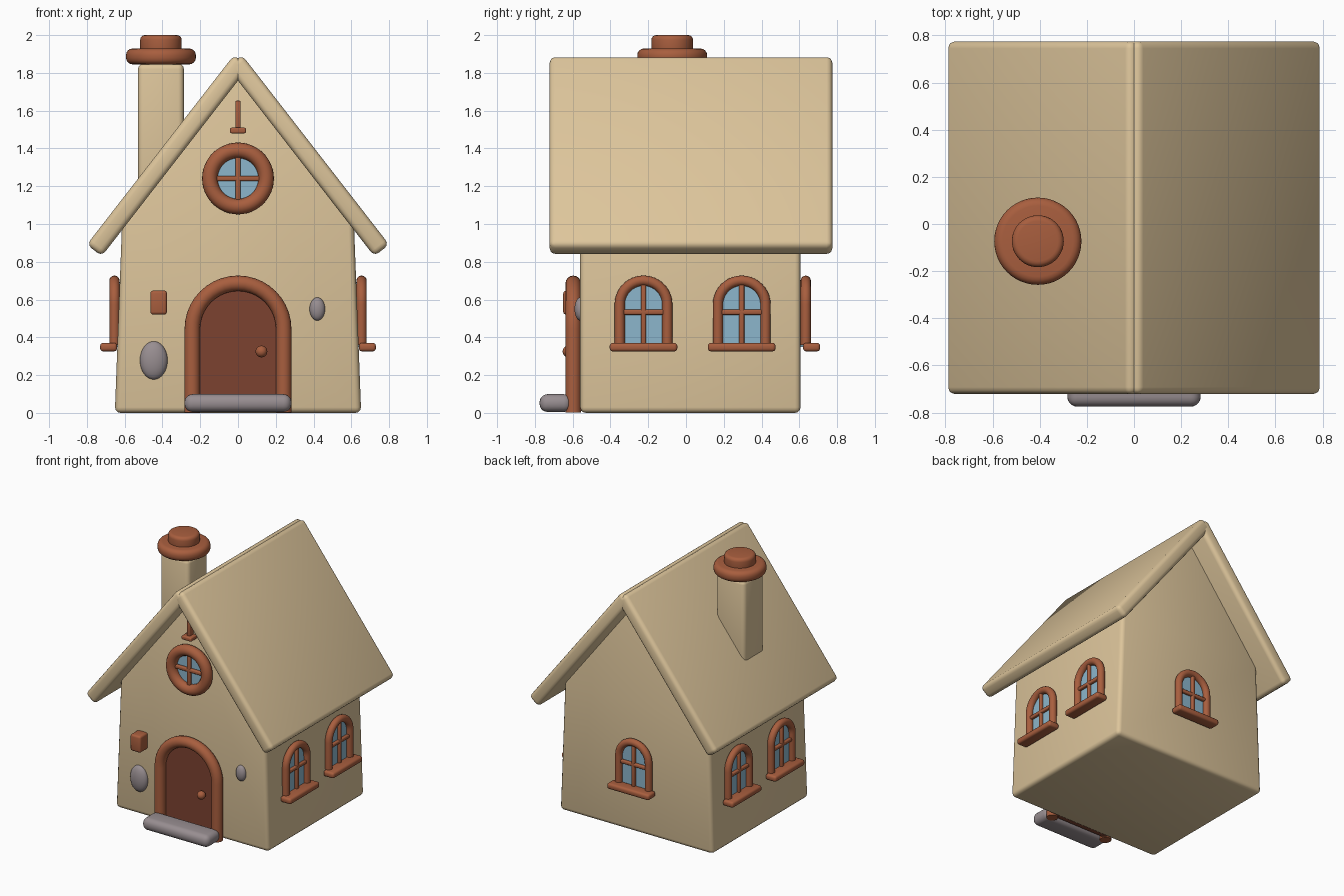
import bpy, bmesh, math
from mathutils import Matrix, Vector

if "Cube" in bpy.data.objects:
    bpy.data.objects.remove(bpy.data.objects["Cube"])


def mat(name, r, g, b):
    lin = lambda c: (c / 255 / 12.92) if c < 10 else ((c / 255 + 0.055) / 1.055) ** 2.4
    m = bpy.data.materials.new(name)
    m.diffuse_color = (lin(r), lin(g), lin(b), 1)
    m.use_nodes = True
    m.node_tree.nodes["Principled BSDF"].inputs["Base Color"].default_value = m.diffuse_color
    return m


TAN = mat("tan_plaster", 221, 197, 155)
WOOD = mat("orange_brown_wood", 168, 94, 62)
DOOR = mat("dark_brown_wood", 124, 66, 48)
GLASS = mat("blue_glass", 140, 182, 204)
STONE = mat("grey_stone", 152, 142, 145)
I = Matrix.Identity(4)


def finish(name, bm, material, m=I, bevel=0, segs=3):
    if bevel:
        sharp = [e for e in bm.edges if e.calc_face_angle(0) > math.radians(25)]
        bmesh.ops.bevel(bm, geom=sharp, offset=bevel, segments=segs, profile=0.5,
                        affect='EDGES', clamp_overlap=True)
    bmesh.ops.recalc_face_normals(bm, faces=bm.faces)
    bm.transform(m)
    me = bpy.data.meshes.new(name)
    bm.to_mesh(me)
    bm.free()
    me.materials.append(material)
    ob = bpy.data.objects.new(name, me)
    bpy.context.collection.objects.link(ob)
    return ob


def box(name, c, size, material, bevel=0.0, m=I, segs=3):
    bm = bmesh.new()
    bmesh.ops.create_cube(bm, size=1)
    bm.transform(Matrix.Translation(c) @ Matrix.Diagonal((*size, 1)))
    return finish(name, bm, material, m, bevel, segs)


def prism(name, pts, y0, y1, material, bevel=0.0, m=I):
    """Extrude an XZ outline along y."""
    bm = bmesh.new()
    f = bm.faces.new([bm.verts.new((x, y0, z)) for x, z in pts])
    r = bmesh.ops.extrude_face_region(bm, geom=[f])
    vs = [v for v in r["geom"] if isinstance(v, bmesh.types.BMVert)]
    bmesh.ops.translate(bm, verts=vs, vec=(0, y1 - y0, 0))
    return finish(name, bm, material, m, bevel)


def ball(name, c, size, material):
    bm = bmesh.new()
    bmesh.ops.create_uvsphere(bm, u_segments=24, v_segments=16, radius=1)
    return finish(name, bm, material, Matrix.Translation(c) @ Matrix.Diagonal((*size, 1)))


def disc(name, c, r, h, material, bevel=0.0, m=I, segs=4):
    bm = bmesh.new()
    bmesh.ops.create_cone(bm, cap_ends=True, segments=48, radius1=r, radius2=r, depth=h)
    return finish(name, bm, material, Matrix.Translation(c) @ m, bevel, segs)


def arch(r, zc, z0, n=20):
    """Outline of a round-topped opening, from lower right to lower left."""
    arc = [(r * math.cos(math.pi * i / n), zc + r * math.sin(math.pi * i / n)) for i in range(n + 1)]
    return [(r, z0)] + arc + [(-r, z0)]


def tube(name, pts, y, rad, material, m=I, closed=False, n=16):
    """Sweep a round section along an XZ path."""
    bm = bmesh.new()
    rings = []
    k = len(pts)
    for i, p in enumerate(pts):
        a = pts[(i - 1) % k] if closed or i else p
        b = pts[(i + 1) % k] if closed or i < k - 1 else p
        t = Vector((b[0] - a[0], 0, b[1] - a[1])).normalized()
        side = Vector((t.z, 0, -t.x))
        rings.append([bm.verts.new(Vector((p[0], y, p[1])) + rad * (
            side * math.cos(2 * math.pi * j / n) + Vector((0, 1, 0)) * math.sin(2 * math.pi * j / n)))
            for j in range(n)])
    for i in range(k if closed else k - 1):
        A, B = rings[i], rings[(i + 1) % k]
        for j in range(n):
            bm.faces.new((A[j], A[(j + 1) % n], B[(j + 1) % n], B[j]))
    if not closed:
        bm.faces.new(rings[0])
        bm.faces.new(rings[-1])
    return finish(name, bm, material, m)


# House body: tapered walls and gable in one profile
prism("house_body", [(-0.652, 0), (0.652, 0), (0.614, 1.0), (0, 1.81), (-0.614, 1.0)],
      -0.56, 0.607, TAN, 0.03)

# Roof slabs, mirrored over the ridge
d, nrm = Vector((0.613, -0.790)), Vector((0.790, 0.613))
top = Vector((0.021, 1.895))
L, T = 1.271, 0.10
slab = [top, top + d * L, top + d * L - nrm * T, top - nrm * T]
for s, side in ((1, "right"), (-1, "left")):
    prism("roof_" + side, [(s * p.x, p.y) for p in slab], -0.722, 0.775, TAN, 0.03)

# Chimney with two round caps
box("chimney_shaft", (-0.408, -0.073, 1.46), (0.243, 0.243, 0.78), TAN, 0.03)
disc("chimney_collar", (-0.408, -0.073, 1.887), 0.185, 0.084, WOOD, 0.035)
disc("chimney_pot", (-0.408, -0.073, 1.95), 0.11, 0.10, WOOD, 0.025)

# Door, frame, knob and step
prism("door", arch(0.22, 0.444, 0.01), -0.585, -0.54, DOOR)
tube("door_frame", arch(0.242, 0.444, 0.003), -0.597, 0.041, WOOD)
ball("door_knob", (0.124, -0.622, 0.325), (0.031, 0.031, 0.031), WOOD)
box("door_step", (0, -0.69, 0.052), (0.566, 0.17, 0.094), STONE, 0.042, segs=5)

# Round gable window
ring = [(0.149 * math.cos(a * math.pi / 24), 1.241 + 0.149 * math.sin(a * math.pi / 24)) for a in range(48)]
tube("round_window_frame", ring, -0.59, 0.041, WOOD, closed=True)
disc("round_window_glass", (0, -0.565, 1.241), 0.14, 0.03, GLASS, m=Matrix.Rotation(math.pi / 2, 4, 'X'))
box("round_window_bar_upright", (0, -0.59, 1.241), (0.028, 0.028, 0.25), WOOD, 0.008)
box("round_window_bar_level", (0, -0.59, 1.241), (0.25, 0.028, 0.028), WOOD, 0.008)

# Small bracket under the gable peak
box("gable_bracket_post", (0, -0.58, 1.575), (0.028, 0.05, 0.155), WOOD, 0.006)
box("gable_bracket_foot", (0, -0.59, 1.495), (0.084, 0.08, 0.03), WOOD, 0.008)

# Wall box and inset stones beside the door
box("wall_box", (-0.42, -0.60, 0.584), (0.088, 0.10, 0.127), WOOD, 0.015)
ball("wall_stone_large", (-0.446, -0.56, 0.278), (0.073, 0.04, 0.101), STONE)
ball("wall_stone_small", (0.42, -0.56, 0.55), (0.041, 0.03, 0.061), STONE)


# Arched windows, built facing -y and turned onto each wall
def window(name, x, y, angle):
    m = Matrix.Translation((x, y, 0)) @ Matrix.Rotation(math.radians(angle), 4, 'Z')
    prism(name + "_glass", arch(0.118, 0.574, 0.35), -0.016, 0.02, GLASS, m=m)
    tube(name + "_frame", arch(0.126, 0.574, 0.36), -0.024, 0.027, WOOD, m)
    box(name + "_bar_upright", (0, -0.026, 0.525), (0.027, 0.026, 0.33), WOOD, 0.008, m)
    box(name + "_bar_level", (0, -0.026, 0.533), (0.22, 0.026, 0.027), WOOD, 0.008, m)
    box(name + "_sill", (0, -0.055, 0.348), (0.358, 0.09, 0.045), WOOD, 0.016, m)


for tag, y in (("front", -0.225), ("back", 0.295)):
    window("right_window_" + tag, 0.63, y, 90)
    window("left_window_" + tag, -0.63, y, -90)
window("back_window", 0, 0.61, 180)

# Smooth shading with crisp edges
for ob in bpy.context.collection.objects:
    ob.select_set(True)
    bpy.context.view_layer.objects.active = ob
bpy.ops.object.shade_smooth_by_angle(angle=math.radians(40))
